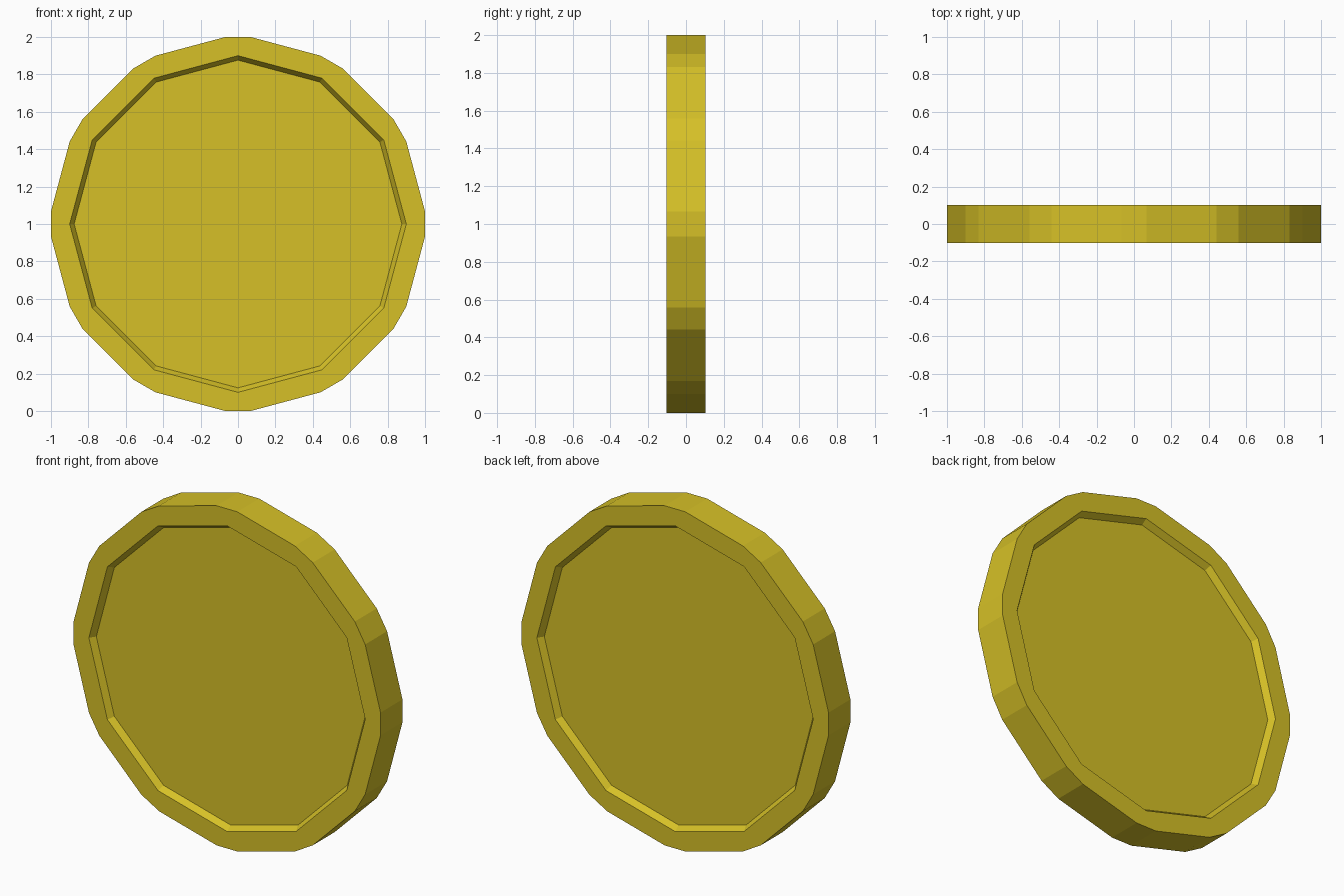
import bpy, bmesh
from math import sin, cos, radians

if "Cube" in bpy.data.objects:
    bpy.data.objects.remove(bpy.data.objects["Cube"])

SIDES = 12
STEP = 360 / SIDES
CORNER = 3.85                # half angle of each clipped outer corner
R_OUT, R_RIM, R_FLOOR = 1.0022, 0.90, 0.876
HALF, FLOOR = 0.102, 0.067   # half thickness, recessed floor offset

bm = bmesh.new()


def ring(radius, y, angles):
    return [bm.verts.new((radius * sin(radians(a)), y, 1 + radius * cos(radians(a))))
            for a in angles]


def bridge(a, b):
    n = len(a)
    for i in range(n):
        j = (i + 1) % n
        bm.faces.new((a[i], a[j], b[j], b[i]))


outer_angles = [k * STEP + s * CORNER for k in range(SIDES) for s in (-1, 1)]
inner_angles = [k * STEP for k in range(SIDES)]

# Both faces: flat rim, sloped recess wall, recessed floor
edges = []
for side in (-1, 1):
    outer = ring(R_OUT, side * HALF, outer_angles)
    rim = ring(R_RIM, side * HALF, inner_angles)
    floor = ring(R_FLOOR, side * FLOOR, inner_angles)
    for k in range(SIDES):
        n = (k + 1) % SIDES
        bm.faces.new((outer[2 * k], outer[2 * k + 1], rim[k]))
        bm.faces.new((outer[2 * k + 1], outer[2 * n], rim[n], rim[k]))
    bridge(rim, floor)
    bm.faces.new(floor)
    edges.append(outer)

# Outer edge of the coin
bridge(*edges)
bmesh.ops.recalc_face_normals(bm, faces=bm.faces[:])

mesh = bpy.data.meshes.new("coin")
bm.to_mesh(mesh)
bm.free()
coin = bpy.data.objects.new("coin", mesh)
bpy.context.collection.objects.link(coin)

gold = bpy.data.materials.new("gold")
gold.diffuse_color = (0.67, 0.53, 0.02, 1)
gold.use_nodes = True
gold.node_tree.nodes["Principled BSDF"].inputs["Base Color"].default_value = gold.diffuse_color
mesh.materials.append(gold)
